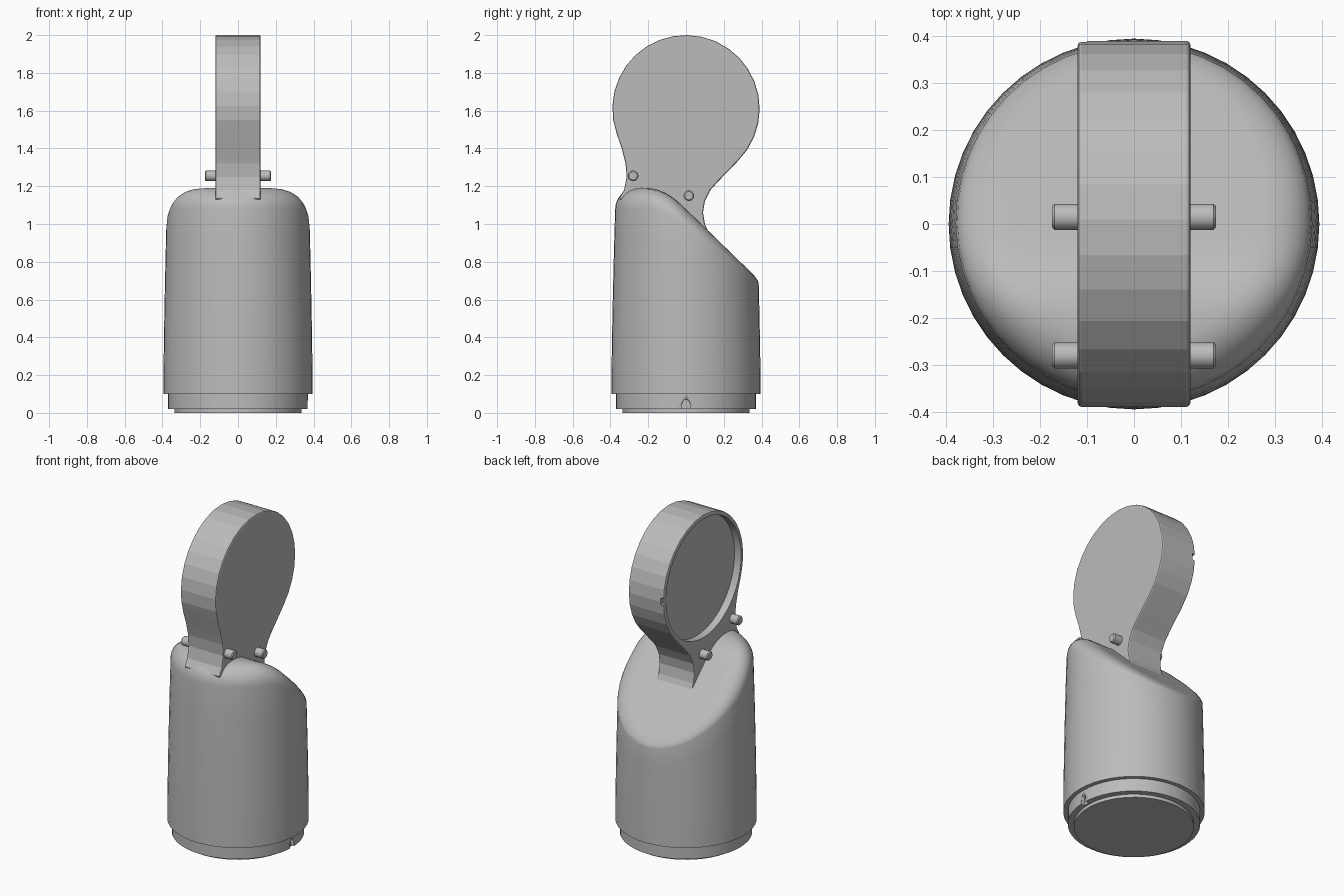
import bpy, bmesh
from math import sin, cos, pi, radians
from mathutils import Matrix

cube = bpy.data.objects.get("Cube")
if cube:
    bpy.data.objects.remove(cube)

grey = bpy.data.materials.new("plain grey")
grey.use_nodes = True
colour = (0.5, 0.5, 0.5, 1)
grey.diffuse_color = colour
grey.node_tree.nodes["Principled BSDF"].inputs["Base Color"].default_value = colour


def finish(name, bm, smooth=None):
    bmesh.ops.recalc_face_normals(bm, faces=bm.faces)
    mesh = bpy.data.meshes.new(name)
    bm.to_mesh(mesh)
    bm.free()
    mesh.materials.append(grey)
    obj = bpy.data.objects.new(name, mesh)
    bpy.context.collection.objects.link(obj)
    if smooth:
        select(obj)
        bpy.ops.object.shade_smooth_by_angle(angle=radians(smooth))
    return obj


def select(obj):
    bpy.ops.object.select_all(action="DESELECT")
    obj.select_set(True)
    bpy.context.view_layer.objects.active = obj


def loft(name, rings, smooth):
    """Skin closed rings of points and cap both ends."""
    bm = bmesh.new()
    loops = [[bm.verts.new(p) for p in ring] for ring in rings]
    for a, b in zip(loops, loops[1:]):
        for i in range(len(a)):
            j = (i + 1) % len(a)
            bm.faces.new((a[i], a[j], b[j], b[i]))
    bm.faces.new(loops[0])
    bm.faces.new(loops[-1])
    return finish(name, bm, smooth)


def circle(r, z, n):
    return [(r * cos(2 * pi * i / n), r * sin(2 * pi * i / n), z) for i in range(n)]


def rod(name, r, x0, x1, y, z, n=24, smooth=40, chamfer=0.0):
    """Round bar along x."""
    rings = [[(x, y + s * cos(2 * pi * i / n), z + s * sin(2 * pi * i / n)) for i in range(n)]
             for x, s in ((x0, r - chamfer), (x0 + chamfer, r), (x1 - chamfer, r), (x1, r - chamfer))]
    if not chamfer:
        rings = rings[1:3]
    return loft(name, rings, smooth)


def box(name, size, centre):
    bm = bmesh.new()
    bmesh.ops.create_cube(bm, size=1, matrix=Matrix.Translation(centre) @ Matrix.Diagonal((*size, 1)))
    return finish(name, bm)


def cut(obj, cutters):
    for cutter in cutters:
        mod = obj.modifiers.new("cut", "BOOLEAN")
        mod.operation = "DIFFERENCE"
        mod.solver = "EXACT"
        mod.object = cutter
        select(obj)
        bpy.ops.object.modifier_apply(modifier=mod.name)
        bpy.data.objects.remove(cutter)


# Body: tapered cylinder under a flat crown that rolls into a rear slope
def crown(y):
    flat, start, end, slope = 1.19, -0.21, -0.02, 0.97
    if y < start:
        return flat
    if y < end:
        return flat - slope * (y - start) ** 2 / (2 * (end - start))
    return flat - slope * (y - (start + end) / 2)


SEG = 48


def body_ring(kind, t):
    ring = []
    for i in range(SEG):
        a = 2 * pi * i / SEG
        c, s = cos(a), sin(a)
        fillet = 0.11 - 0.07 * max(0, s)
        drop = fillet * (1 - 0.5 * max(0, s))
        edge = 0.385 - 0.01 * (1 - s) / 2
        if kind == "side":
            top = crown(edge * s) - drop
            r = 0.395 + (edge - 0.395) * t ** 1.5
            z = 0.1 + (top - 0.1) * t
        else:
            r = edge - fillet * (1 - cos(t * pi / 2)) if kind == "fillet" else (edge - fillet) * t
            z = crown(r * s)
            if kind == "fillet":
                z -= drop * (1 - sin(t * pi / 2))
        ring.append((r * c, r * s, z))
    return ring


rings = [body_ring("side", i / 6) for i in range(7)]
rings += [body_ring("fillet", i / 6) for i in range(1, 7)]
rings += [body_ring("crown", t / 10) for t in range(9, 0, -1)]
loft("body", rings, 50)

# Stepped base with a small arched finger notch
base = loft("base", [circle(r, z, SEG) for r, z in
                     ((0.335, 0), (0.335, 0.02), (0.37, 0.02), (0.37, 0.11))], 30)
cut(base, [box("notch_slot", (0.05, 0.04, 0.05), (0.37, 0, 0.025)),
           rod("notch_arch", 0.02, 0.345, 0.4, 0, 0.05)])

# Upright arm: round head flowing into a narrow neck
HEAD_Z, HEAD_R, HALF = 1.61, 0.39, 0.12
outline = [(HEAD_R * cos(radians(a)), HEAD_Z + HEAD_R * sin(radians(a)))
           for a in [-45 + 245 * i / 22 for i in range(23)]]
outline += [(-0.34, 1.4), (-0.32, 1.32), (-0.314, 1.25), (-0.328, 1.18), (-0.355, 1.135), (-0.3, 1.1),
            (-0.2, 0.9), (0.15, 0.85), (0.13, 0.93), (0.1, 1.0), (0.09, 1.06), (0.1, 1.12),
            (0.13, 1.18), (0.17, 1.225)]
arm = loft("arm", [[(x, y, z) for y, z in outline] for x in (-HALF, HALF)], None)
bevel = arm.modifiers.new("rim", "BEVEL")
bevel.width = 0.008
bevel.segments = 2
bevel.limit_method = "ANGLE"
bevel.angle_limit = radians(60)
select(arm)
bpy.ops.object.modifier_apply(modifier=bevel.name)
cut(arm, [rod("head_recess", 0.365, -0.2, -0.075, 0, HEAD_Z, 48),
          box("head_notch", (0.04, 0.06, 0.04), (-HALF, 0.385, HEAD_Z))])
select(arm)
bpy.ops.object.shade_smooth_by_angle(angle=radians(8))

# Two pins through the neck
for name, y, z in (("front_pin", -0.28, 1.255), ("rear_pin", 0.015, 1.15)):
    rod(name, 0.028, -0.175, 0.175, y, z, 20, 30, 0.006)
